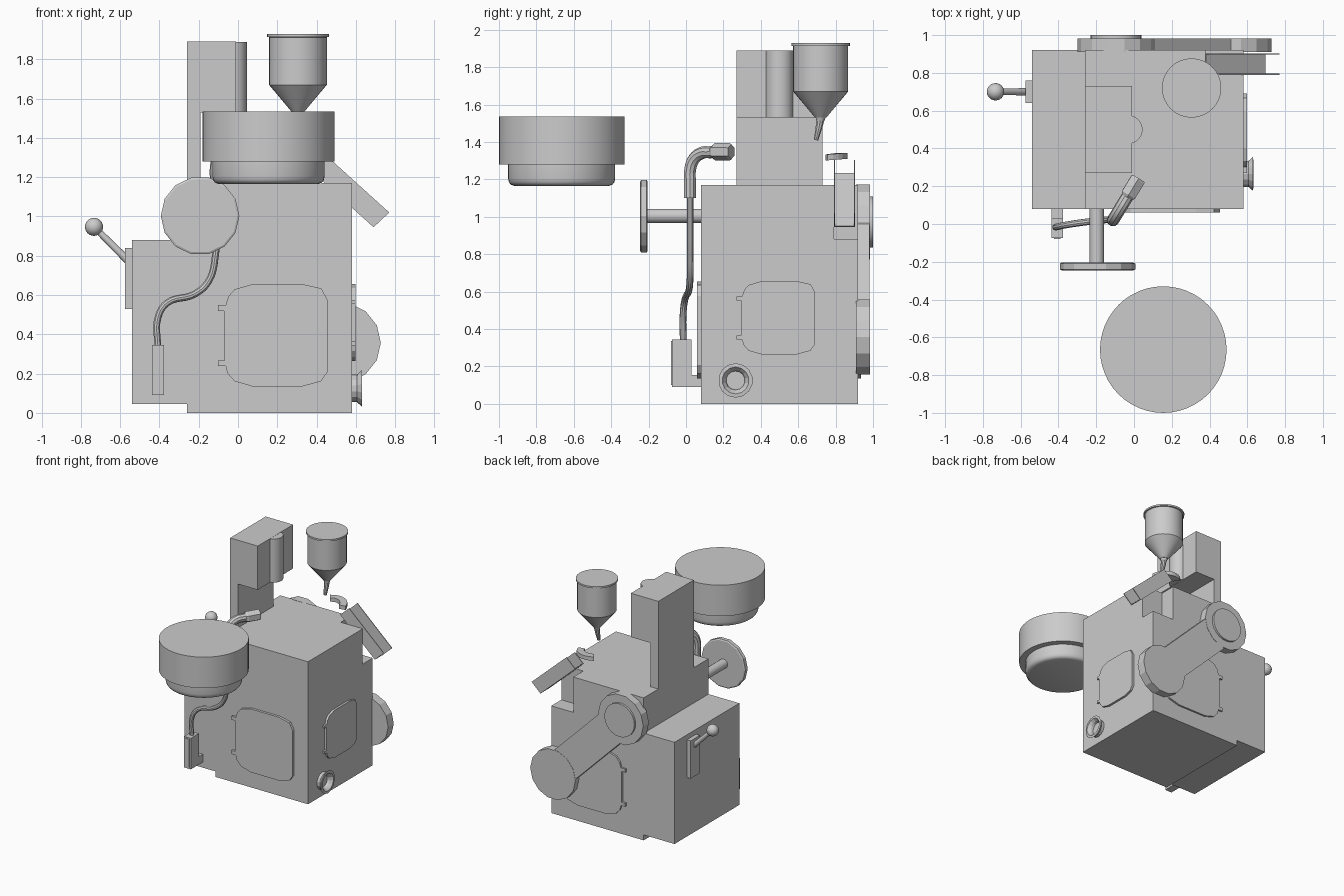
import bpy, bmesh
from math import pi, sin, cos
from mathutils import Vector, Matrix

if "Cube" in bpy.data.objects:
    bpy.data.objects.remove(bpy.data.objects["Cube"])


def finish(name, bm, smooth=False):
    bmesh.ops.recalc_face_normals(bm, faces=bm.faces)
    me = bpy.data.meshes.new(name)
    bm.to_mesh(me)
    bm.free()
    ob = bpy.data.objects.new(name, me)
    bpy.context.collection.objects.link(ob)
    if smooth:
        shade(ob)
    return ob


def shade(ob):
    bpy.ops.object.select_all(action='DESELECT')
    ob.select_set(True)
    bpy.context.view_layer.objects.active = ob
    bpy.ops.object.shade_smooth_by_angle(angle=0.6)


def prism(name, pts, push):
    """Extrude a closed outline of 3D points along a vector."""
    bm = bmesh.new()
    face = bm.faces.new([bm.verts.new(p) for p in pts])
    ext = bmesh.ops.extrude_face_region(bm, geom=[face])['geom']
    bmesh.ops.translate(bm, vec=Vector(push), verts=[v for v in ext if isinstance(v, bmesh.types.BMVert)])
    return finish(name, bm)


def box(name, x0, x1, y0, y1, z0, z1):
    return prism(name, [(x0, y0, z0), (x1, y0, z0), (x1, y1, z0), (x0, y1, z0)], (0, 0, z1 - z0))


def lathe(name, profile, origin, axis=(0, 0, 1), sides=32, smooth=True):
    """Turn (radius, distance) pairs round an axis; both ends are capped."""
    rot = Vector((0, 0, 1)).rotation_difference(Vector(axis)).to_matrix().to_4x4()
    bm = bmesh.new()
    rings = [[bm.verts.new((r * cos(2 * pi * i / sides), r * sin(2 * pi * i / sides), h))
              for i in range(sides)] for r, h in profile]
    for a, b in zip(rings, rings[1:]):
        for i in range(sides):
            j = (i + 1) % sides
            bm.faces.new((a[i], a[j], b[j], b[i]))
    bm.faces.new(rings[0])
    bm.faces.new(rings[-1])
    bmesh.ops.transform(bm, matrix=Matrix.Translation(origin) @ rot, verts=bm.verts)
    return finish(name, bm, smooth)


def tube(name, pts, radius, taper=1.0):
    """Round rod through points, smoothed by a bezier path."""
    cu = bpy.data.curves.new(name, 'CURVE')
    cu.dimensions = '3D'
    cu.bevel_depth, cu.bevel_resolution = radius, 3
    cu.resolution_u, cu.use_fill_caps = 6, True
    sp = cu.splines.new('BEZIER')
    sp.bezier_points.add(len(pts) - 1)
    for i, (bp, p) in enumerate(zip(sp.bezier_points, pts)):
        bp.co = p
        bp.handle_left_type = bp.handle_right_type = 'AUTO'
        bp.radius = 1 + (taper - 1) * i / (len(pts) - 1)
    ob = bpy.data.objects.new(name, cu)
    bpy.context.collection.objects.link(ob)
    bpy.ops.object.select_all(action='DESELECT')
    ob.select_set(True)
    bpy.context.view_layer.objects.active = ob
    bpy.ops.object.convert(target='MESH')
    shade(bpy.context.view_layer.objects.active)


# Main housing with the back right corner notched, plus the side housing
box("main_housing_lower", -.26, .58, .08, .92, 0, .88)
prism("main_housing_upper", [(-.26, .08, .88), (.58, .08, .88), (.58, .79, .88), (.38, .79, .88),
                             (.38, .92, .88), (-.26, .92, .88)], (0, 0, .29))
box("side_housing", -.54, -.26, .08, .92, .045, .88)

# Overhanging column with a half-round rib
prism("column", [(-.26, .27, 1.17), (-.19, .27, 1.17), (-.19, .27, 1.53), (-.01, .27, 1.53),
                 (-.01, .27, 1.89), (-.26, .27, 1.89)], (0, .46, 0))
lathe("column_rib", [(.075, 0), (.075, .358)], (-.03, .5, 1.531))

# Access covers with hinge tabs: outline in unit square, tabs on the low-u side
COVER = [(0, .26), (0, .75), (.04, .88), (.10, .95), (.27, 1), (.76, 1), (.94, .96), (1, .85),
         (1, .14), (.94, .05), (.76, 0), (.27, 0), (.10, .05), (.03, .13)]


def cover(name, origin, u, w, h, push):
    at = lambda a, b: Vector(origin) + Vector(u) * (a * w) + Vector((0, 0, b * h))
    prism(name, [at(a, b) for a, b in COVER], push)
    for i, b in enumerate((.2, .74)):
        prism(f"{name}_hinge_{i}", [at(-.06, b), at(.04, b), at(.04, b + .055), at(-.06, b + .055)], push)


cover("front_cover", (-.07, .08, .135), (1, 0, 0), .525, .52, (0, -.02, 0))
cover("back_cover", (-.07, .92, .135), (1, 0, 0), .525, .52, (0, .015, 0))
cover("right_cover", (.58, .295, .265), (0, 1, 0), .395, .39, (.018, 0, 0))

# Flared outlet on the right side
lathe("outlet", [(.07, 0), (.07, .025), (.092, .05), (.072, .052), (.055, .03), (.05, .01)],
      (.58, .265, .125), (1, 0, 0), 14, False)

# Drum and bowl floating in front
lathe("drum", [(.335, 1.28), (.335, 1.535)], (.155, -.665, 0), sides=48)
lathe("drum_bowl", [(.255, 1.166), (.272, 1.172), (.282, 1.185), (.286, 1.205), (.286, 1.281)],
      (.155, -.665, 0), sides=48)

# Handwheel
lathe("handwheel", [(.19, 0), (.2, .005), (.2, .035), (.19, .04)], (-.193, -.245, 1.003), (0, 1, 0), 14, False)
lathe("handwheel_shaft", [(.038, 0), (.038, .3)], (-.197, -.21, 1.005), (0, 1, 0), 24)

# Steam pipe: grip, thin rod, thick elbow and hex nut
box("rod_grip", -.438, -.376, -.075, .03, .09, .345)
box("rod_grip_foot", -.438, -.376, .02, .085, .09, .155)
box("rod_grip_pad", -.424, -.39, -.079, -.07, .1, .335)
tube("thin_rod", [(-.408, -.015, .33), (-.406, -.015, .49), (-.36, -.005, .56), (-.22, .015, .605),
                  (-.15, .022, .67), (-.115, .022, .8), (-.11, .022, .95), (-.11, .022, 1.12)], .018)
d = Vector((.52, .854, 0))
p0 = Vector((-.11, .022, 0))
tube("elbow_pipe", [p0 + d * t + Vector((0, 0, z)) for t, z in
                    ((0, 1.1), (0, 1.18), (0, 1.25), (.025, 1.31), (.08, 1.343), (.12, 1.345), (.17, 1.345))], .033)
lathe("hex_nut", [(.035, .14), (.046, .155), (.046, .25), (.04, .258)], p0 + Vector((0, 0, 1.348)), d, 6, False)

# Left control lever
box("lever_plate", -.575, -.535, .64, .76, .53, .84)
tip, root = Vector((-.733, .7, .947)), Vector((-.55, .7, .765))
lathe("lever_rod", [(.02, 0), (.016, (tip - root).length)], root, tip - root, 16)
lathe("lever_knob", [(max(.046 * sin(pi * i / 12), .001), -.046 * cos(pi * i / 12)) for i in range(13)], tip, sides=24)

# Belt guard on the back
top, low = Vector((-.095, .91, .972)), Vector((.522, .91, .357))
for n, c in (("upper", top), ("lower", low)):
    lathe(f"belt_guard_{n}", [(.205, 0), (.205, .073)], c, (0, 1, 0), 14, False)
run = low - top
side = Vector((-run.z, 0, run.x)).normalized() * .135
prism("belt_guard_arm", [top + side, low + side, low - side, top - side], (0, .071, 0))
lathe("belt_guard_cap", [(.136, 0), (.136, .025)], (-.095, .975, .972), (0, 1, 0), 24)

# Hopper and bent spout
lathe("hopper", [(.03, 1.53), (.147, 1.67), (.147, 1.912), (.157, 1.914), (.157, 1.928)], (.305, .72, 0))
tube("hopper_spout", [(.305, .72, 1.54), (.305, .717, 1.51), (.305, .695, 1.41)], .031, .4)

# Curved deflector above the chute
arc = [(r, pi * (.05 + .08 * i)) for r, seq in ((.13, range(9)), (.075, range(8, -1, -1))) for i in seq]
prism("deflector", [(.32 + r * cos(a), .735 + r * sin(a), 1.3 + .01 * sin(a)) for r, a in arc], (0, 0, .032))

# Open discharge chute: floor and two thin sides
a, b, c, e = (.375, 1.23), (.69, .945), (.77, 1.02), (.455, 1.305)
for n, y in (("front", .79), ("back", .897)):
    prism(f"chute_side_{n}", [(x, y, z) for x, z in (a, b, c, e)], (0, .006, 0))
prism("chute_floor", [(a[0], .792, a[1]), (b[0], .792, b[1]), (b[0] + .005, .792, b[1] + .005),
                      (a[0] + .005, .792, a[1] + .005)], (0, .11, 0))
